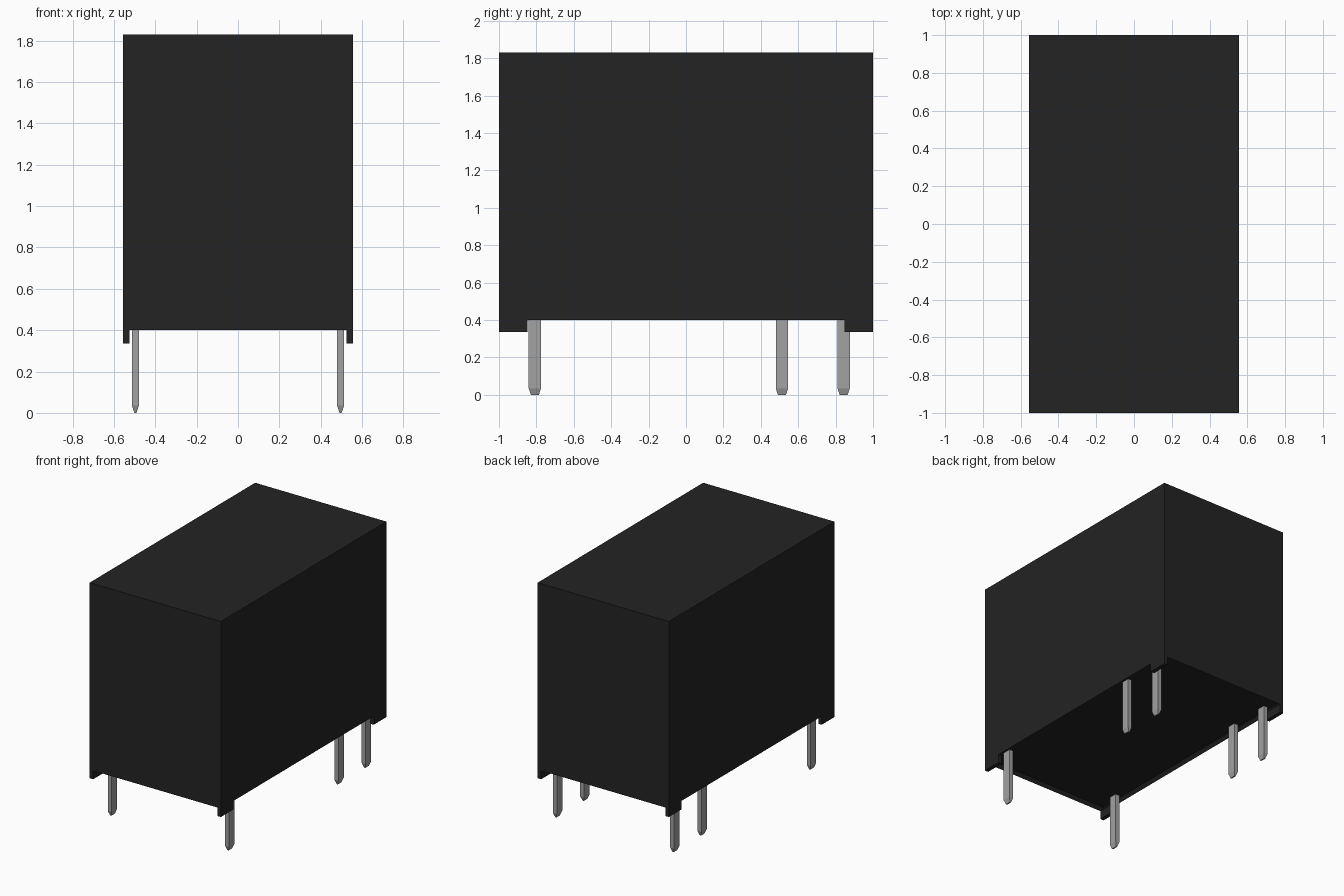
import bpy, bmesh

cube = bpy.data.objects.get("Cube")
if cube:
    bpy.data.objects.remove(cube, do_unlink=True)

HALF_X, HALF_Y = 0.555, 1.0
BOTTOM, TOP = 0.40, 1.83
WALL, RECESS = 0.03, 0.025


def make_material(name, rgb, metallic=0.0):
    mat = bpy.data.materials.new(name)
    mat.use_nodes = True
    mat.diffuse_color = (*rgb, 1)
    mat.node_tree.nodes["Principled BSDF"].inputs["Base Color"].default_value = (*rgb, 1)
    return mat


black = make_material("black plastic", (0.017, 0.017, 0.017))
grey = make_material("grey metal", (0.36, 0.36, 0.36))


def box(bm, lo, hi):
    """Add a box between two corners and return its vertices."""
    verts = bmesh.ops.create_cube(bm, size=1)["verts"]
    for v in verts:
        v.co = [lo[i] + (v.co[i] + 0.5) * (hi[i] - lo[i]) for i in range(3)]
    return verts


def finish(bm, name, mat):
    bmesh.ops.recalc_face_normals(bm, faces=bm.faces)
    mesh = bpy.data.meshes.new(name)
    bm.to_mesh(mesh)
    bm.free()
    mesh.materials.append(mat)
    obj = bpy.data.objects.new(name, mesh)
    bpy.context.collection.objects.link(obj)
    return obj


# Housing: a box whose underside is set back behind a thin rim
bm = bmesh.new()
box(bm, (-HALF_X, -HALF_Y, BOTTOM), (HALF_X, HALF_Y, TOP))
under = min(bm.faces, key=lambda f: f.calc_center_median().z)
bmesh.ops.inset_region(bm, faces=[under], thickness=WALL)
for v in under.verts:
    v.co.z += RECESS
finish(bm, "housing", black)

# Standoff feet: thin tabs continuing the side walls at the four corners
for sx, side in ((-1, "right"), (1, "left")):
    for sy, end in ((-1, "front"), (1, "back")):
        bm = bmesh.new()
        xs = sorted((sx * HALF_X, sx * (HALF_X - WALL)))
        ys = sorted((sy * HALF_Y, sy * 0.848))
        box(bm, (xs[0], ys[0], 0.335), (xs[1], ys[1], BOTTOM))
        finish(bm, f"{end}_{side}_foot", black)


# Pins: flat blades with a tapered tip
def pin(name, x, y):
    bm = bmesh.new()
    hx, hy, tip = 0.0165, 0.033, 0.035
    box(bm, (x - hx, y - hy, tip), (x + hx, y + hy, BOTTOM + RECESS))
    face = min(bm.faces, key=lambda f: f.calc_center_median().z)
    end = bmesh.ops.extrude_discrete_faces(bm, faces=[face])["faces"][0]
    for v in end.verts:
        v.co.x = x + (v.co.x - x) * 0.3
        v.co.y = y + (v.co.y - y) * 0.65
        v.co.z = 0
    finish(bm, name, grey)


for sx, side in ((-1, "right"), (1, "left")):
    for y, place in ((-0.808, "front"), (0.513, "middle"), (0.843, "back")):
        pin(f"{place}_{side}_pin", sx * 0.496, y)
